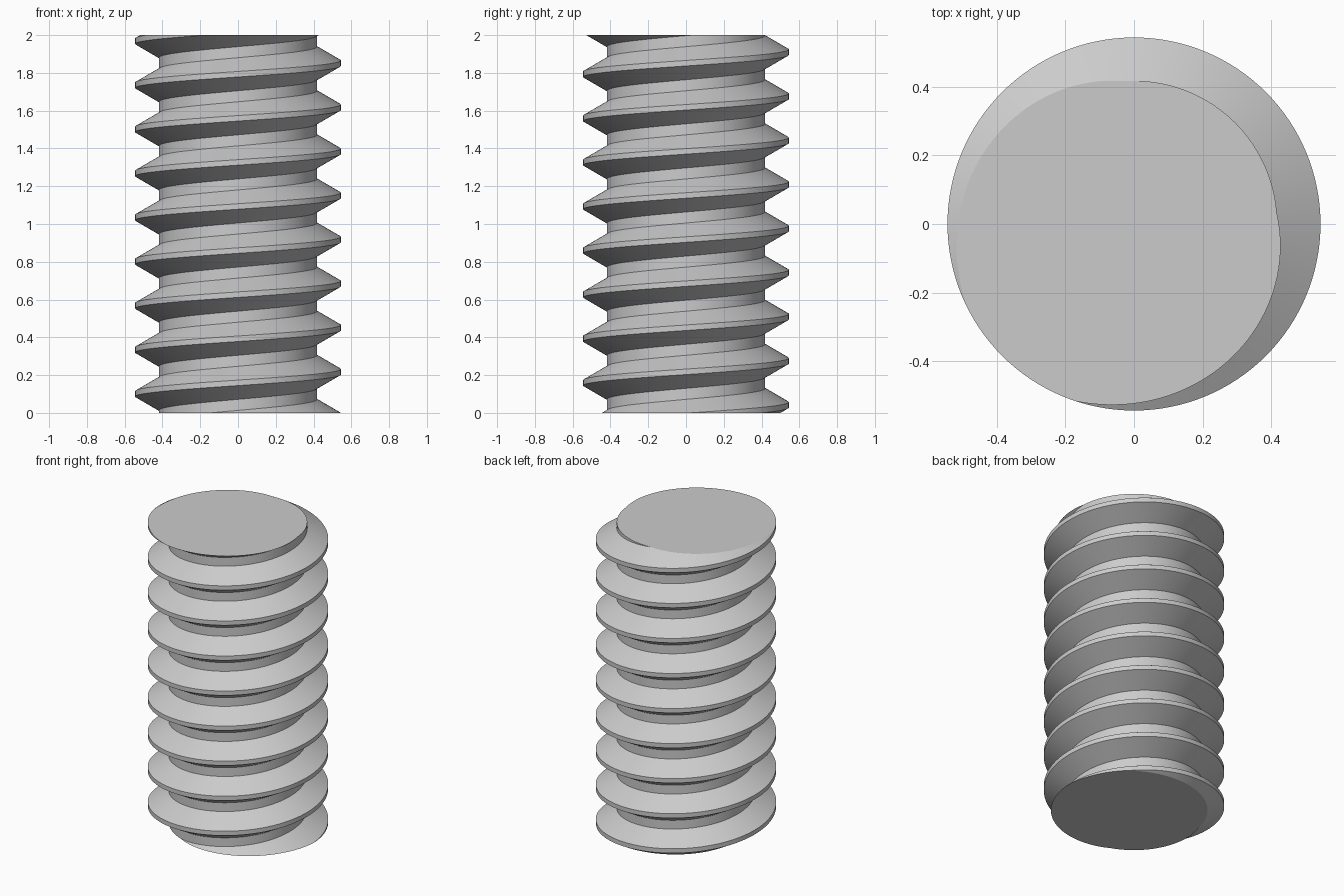
import bpy, bmesh, math

cube = bpy.data.objects.get("Cube")
if cube:
    bpy.data.objects.remove(cube, do_unlink=True)

HEIGHT = 2.0
PITCH = 0.2334
CREST_R = 0.5445
ROOT_R = CREST_R - 0.625 * math.sqrt(3) / 2 * PITCH
CREST_Z = 0.2175        # height of a crest centre on the +x side
SEGS = 128              # steps per turn

# Steel material
steel = bpy.data.materials.new("grey_steel")
colour = (0.6, 0.6, 0.6, 1.0)
steel.diffuse_color = colour
steel.use_nodes = True
steel.node_tree.nodes["Principled BSDF"].inputs["Base Color"].default_value = colour

# Thread profile over one pitch: flat crest, sloped flanks, flat root
profile = [(CREST_R, -PITCH / 16), (CREST_R, PITCH / 16),
           (ROOT_R, PITCH * 3 / 8), (ROOT_R, PITCH * 5 / 8)]

# Sweep the profile along a right-handed helix, welding each turn to the next
bm = bmesh.new()
turns = math.ceil(HEIGHT / PITCH) + 5
rows = []
for i in range(turns * SEGS + 1):
    a = math.tau * i / SEGS
    z = CREST_Z + PITCH * (i / SEGS - 3)
    rows.append([bm.verts.new((r * math.cos(a), r * math.sin(a), z + dz))
                 for r, dz in profile])
for i in range(len(rows) - 1 - SEGS):
    low = rows[i] + [rows[i + SEGS][0]]
    high = rows[i + 1] + [rows[i + 1 + SEGS][0]]
    for j in range(len(profile)):
        bm.faces.new((low[j], high[j], high[j + 1], low[j + 1]))

# Trim both ends square and cap them
for z, direction in ((0, -1), (HEIGHT, 1)):
    cut = bmesh.ops.bisect_plane(
        bm, geom=bm.verts[:] + bm.edges[:] + bm.faces[:], dist=1e-6,
        plane_co=(0, 0, z), plane_no=(0, 0, direction), clear_outer=True)
    rim = [e for e in cut["geom_cut"] if isinstance(e, bmesh.types.BMEdge)]
    bmesh.ops.contextual_create(bm, geom=rim)
bmesh.ops.delete(bm, geom=[v for v in bm.verts if not v.link_faces], context="VERTS")
bmesh.ops.recalc_face_normals(bm, faces=bm.faces[:])

mesh = bpy.data.meshes.new("threaded_rod")
bm.to_mesh(mesh)
bm.free()
mesh.materials.append(steel)
rod = bpy.data.objects.new("threaded_rod", mesh)
bpy.context.collection.objects.link(rod)

# Smooth round surfaces, crisp thread and end edges
bpy.ops.object.select_all(action="DESELECT")
rod.select_set(True)
bpy.context.view_layer.objects.active = rod
bpy.ops.object.shade_smooth_by_angle(angle=math.radians(22))
